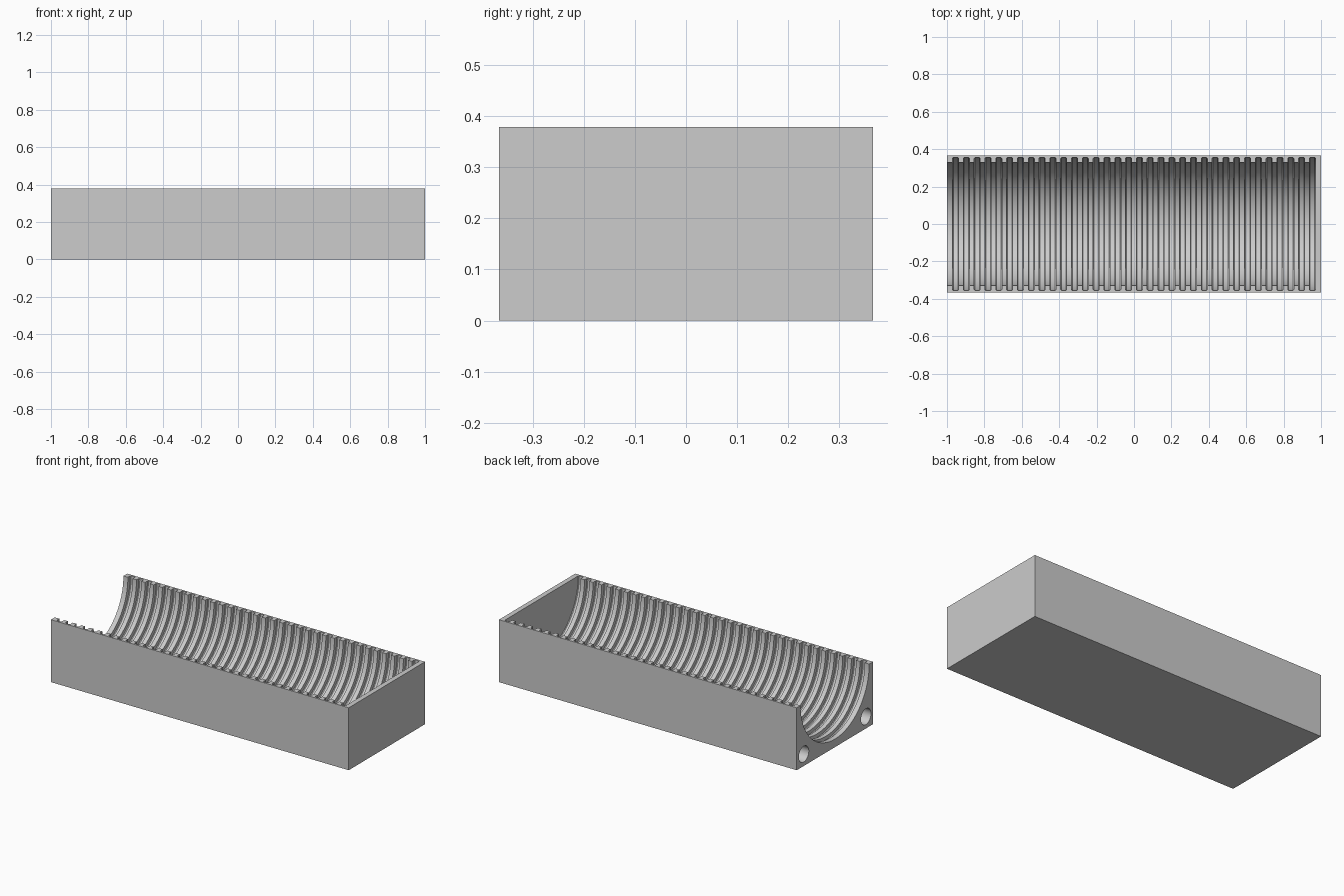
import bpy, bmesh, math

if "Cube" in bpy.data.objects:
    bpy.data.objects.remove(bpy.data.objects["Cube"], do_unlink=True)

HEIGHT, HALF_W = 0.379, 0.366
AXIS_Z = HEIGHT - 0.001
RIB_R, GROOVE_R = 0.329, 0.355
GROOVES, GROOVE_W, END = 34, 0.032, 0.97
CHAMFER = 0.004
PITCH = (2 * END - GROOVE_W) / (GROOVES - 1)

grey = bpy.data.materials.new("light grey")
grey.use_nodes = True
grey.diffuse_color = (0.604, 0.604, 0.604, 1)
grey.node_tree.nodes["Principled BSDF"].inputs["Base Color"].default_value = grey.diffuse_color


def finish(name, bm):
    bmesh.ops.recalc_face_normals(bm, faces=bm.faces)
    mesh = bpy.data.meshes.new(name)
    bm.to_mesh(mesh)
    bm.free()
    mesh.materials.append(grey)
    obj = bpy.data.objects.new(name, mesh)
    bpy.context.collection.objects.link(obj)
    return obj


def loft(name, rings):
    """Skin a list of closed rings and cap both ends."""
    bm = bmesh.new()
    loops = [[bm.verts.new(p) for p in ring] for ring in rings]
    for a, b in zip(loops, loops[1:]):
        n = len(a)
        for i in range(n):
            bm.faces.new((a[i], a[(i + 1) % n], b[(i + 1) % n], b[i]))
    bm.faces.new(loops[0])
    bm.faces.new(loops[-1])
    return finish(name, bm)


def trough_ring(x, r, steps=48):
    arc = [math.pi * (1 + i / steps) for i in range(steps + 1)]
    ring = [(x, r * math.cos(a), AXIS_Z + r * math.sin(a)) for a in arc]
    return ring + [(x, r, HEIGHT + 0.1), (x, -r, HEIGHT + 0.1)]


def bore_ring(x, y, z, r, steps=32):
    return [(x, y + r * math.cos(2 * math.pi * i / steps),
             z + r * math.sin(2 * math.pi * i / steps)) for i in range(steps)]


# Solid block
def block_ring(x):
    return [(x, -HALF_W, 0), (x, HALF_W, 0), (x, HALF_W, HEIGHT), (x, -HALF_W, HEIGHT)]


tray = loft("ribbed_tray", [block_ring(-1), block_ring(1)])

# Half-round channel with evenly spaced grooves, closed at +x
rings = [trough_ring(-1.1, RIB_R)]
for k in range(GROOVES):
    x0 = -END + k * PITCH
    x1 = x0 + GROOVE_W
    rings += [trough_ring(x0, RIB_R), trough_ring(x0, GROOVE_R - CHAMFER),
              trough_ring(x0 + CHAMFER, GROOVE_R), trough_ring(x1 - CHAMFER, GROOVE_R),
              trough_ring(x1, GROOVE_R - CHAMFER)]
    if k < GROOVES - 1:
        rings.append(trough_ring(x1, RIB_R))
cutters = [loft("channel_cutter", rings)]

# Long round bores in the two lower corners, open at -x
for side, label in ((1, "back"), (-1, "front")):
    cutters.append(loft(label + "_bore_cutter",
                        [bore_ring(x, side * 0.298, 0.072, 0.048) for x in (-1.1, END)]))

# Cut, then shade
bpy.ops.object.select_all(action="DESELECT")
tray.select_set(True)
bpy.context.view_layer.objects.active = tray
for cutter in cutters:
    cutter.hide_render = True
    mod = tray.modifiers.new(cutter.name, "BOOLEAN")
    mod.operation = "DIFFERENCE"
    mod.solver = "EXACT"
    mod.object = cutter
    bpy.ops.object.modifier_apply(modifier=mod.name)
    bpy.data.objects.remove(cutter, do_unlink=True)
bpy.ops.object.shade_smooth_by_angle(angle=math.radians(30))
